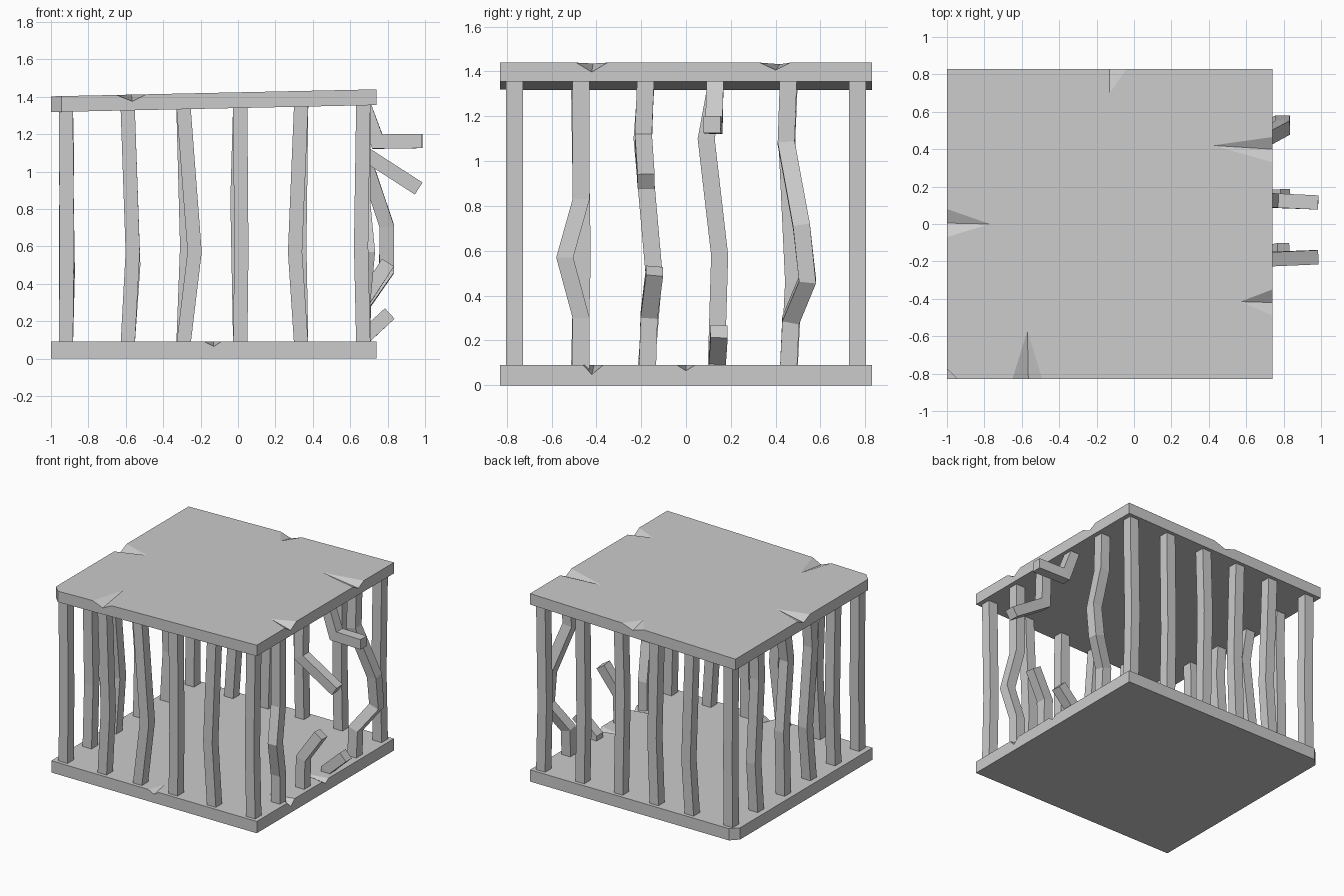
import bpy, bmesh
from mathutils import Vector as V

if "Cube" in bpy.data.objects:
    bpy.data.objects.remove(bpy.data.objects["Cube"])

X0, X1, Y = -1.0, 0.74, 0.83
H = 0.038                       # half bar thickness


def slope(x):                   # the roof rises slightly to the right
    return 0.0215 * (x + 1)


def make(name, bm):
    bmesh.ops.recalc_face_normals(bm, faces=bm.faces)
    me = bpy.data.meshes.new(name)
    bm.to_mesh(me)
    bm.free()
    ob = bpy.data.objects.new(name, me)
    bpy.context.collection.objects.link(ob)
    return ob


def hull(name, pts):
    bm = bmesh.new()
    for p in pts:
        bm.verts.new(p)
    r = bmesh.ops.convex_hull(bm, input=bm.verts)
    return make(name, bm)


# plates with one cut corner
def plate(name, z0, z1, cut_y, slanted):
    c = 0.055
    s = 1 if cut_y > 0 else -1
    outline = [(X1, -s * Y), (X1, s * Y), (X0 + c, s * Y), (X0, s * (Y - c)), (X0, -s * Y)]
    bm = bmesh.new()
    rings = [[bm.verts.new((x, y, z + (slope(x) if slanted else 0))) for x, y in outline]
             for z in (z0, z1)]
    for r in rings:
        bm.faces.new(r)
    n = len(outline)
    for i in range(n):
        j = (i + 1) % n
        bm.faces.new((rings[0][i], rings[0][j], rings[1][j], rings[1][i]))
    return make(name, bm)


# V-shaped chip: apex on the surface, two rim points, one low point on the edge
def chip(ob, apex, left, right, low, depth, top):
    A, L, R, B = (V((p[0], p[1], top(p[0]))) for p in (apex, left, right, low))
    B.z -= depth
    d = A - B
    A2, B2 = A + d * 0.2, B - d * 0.2
    cutter = hull("chip_cutter", [A2, B2, B2 + (L - B) * 1.5, B2 + (R - B) * 1.5])
    cutter.hide_render = True
    m = ob.modifiers.new("chip", 'BOOLEAN')
    m.operation = 'DIFFERENCE'
    m.solver = 'EXACT'
    m.object = cutter
    bpy.context.view_layer.objects.active = ob
    bpy.ops.object.modifier_apply(modifier=m.name)
    bpy.data.objects.remove(cutter)


roof = plate("roof_plate", 1.318, 1.402, -1, True)
floor = plate("floor_plate", 0.0, 0.09, 1, False)
rt = lambda x: 1.402 + slope(x)
ft = lambda x: 0.09
chip(roof, (-0.57, -0.57), (-0.65, -Y), (-0.49, -Y), (-0.565, -Y), 0.036, rt)
chip(roof, (-0.13, 0.70), (-0.22, Y), (-0.04, Y), (-0.13, Y), 0.03, rt)
chip(roof, (-0.77, 0.0), (X0, -0.07), (X0, 0.08), (X0, 0.005), 0.035, rt)
chip(roof, (0.42, 0.42), (X1, 0.33), (X1, 0.465), (X1, 0.40), 0.033, rt)
chip(roof, (0.57, -0.415), (X1, -0.49), (X1, -0.35), (X1, -0.42), 0.042, rt)
chip(floor, (-0.13, -0.70), (-0.18, -Y), (-0.09, -Y), (-0.13, -Y), 0.025, ft)
chip(floor, (0.55, -0.41), (X1, -0.46), (X1, -0.37), (X1, -0.42), 0.042, ft)
chip(floor, (0.55, 0.0), (X1, -0.04), (X1, 0.04), (X1, 0.0), 0.025, ft)


# square bar swept along a path; mitred bars keep their thickness round bends
def bar(name, pts, mitre=False, broken=False):
    pts = [V(p) for p in pts]
    bm = bmesh.new()
    rings = []
    n = len(pts)
    up = V((0, 0, 1 if pts[-1].z > pts[0].z else -1))
    for i, p in enumerate(pts):
        t, k = up, 1.0
        if mitre and 0 < i < n - 1:
            a = (p - pts[i - 1]).normalized()
            t = (a + (pts[i + 1] - p).normalized()).normalized()
            k = 1 / max(0.6, a.dot(t))
        elif broken and i == n - 1:
            t = (p - pts[i - 1]).normalized()
        u = V((0, 1, 0))
        u = (u - t * u.dot(t)).normalized()
        v = u.cross(t) * k
        rings.append([bm.verts.new(p + (u * a + v * b) * H)
                      for a, b in ((1, 1), (-1, 1), (-1, -1), (1, -1))])
    for r0, r1 in zip(rings, rings[1:]):
        for i in range(4):
            j = (i + 1) % 4
            bm.faces.new((r0[i], r0[j], r1[j], r1[i]))
    bm.faces.new(rings[0])
    bm.faces.new(rings[-1])
    make(name, bm)


# whole bar from floor to roof with offsets (dx, dy, z) at the bends
def post(name, x, y, bends=(), mitre=False):
    mid = [(x + dx, y + dy, z) for dx, dy, z in bends]
    bar(name, [(x, y, 0.07)] + mid + [(x, y, 1.34 + slope(x))], mitre)


XL, XR, YB = -0.92, 0.67, 0.765

# corner posts
for name, x, y in (("front_left", XL, -YB), ("front_right", XR, -YB),
                   ("back_left", XL, YB), ("back_right", XR, YB)):
    post(name + "_post", x, y, [(-0.012 if x > 0 else 0.005, 0, 0.6)])

# front and back rows
xs = (-0.59, -0.292, 0.012, 0.338)
front = ([(0.027, 0, 0.57)], [(0.06, 0, 0.57)], [(0.006, 0, 0.57)], [(-0.033, 0, 0.57)])
back = ([(0.03, 0.0, 0.5)], [(0.02, 0.0, 0.6)], [(-0.015, 0, 0.85)], [(-0.01, 0, 0.6)])
for i, x in enumerate(xs):
    post(f"front_bar_{i + 1}", x, -YB, front[i])
    post(f"back_bar_{i + 1}", x, YB, back[i])

# left row
left = ((-0.475, [(0.005, 0.012, 0.57)]),
        (-0.178, [(0.008, 0.035, 0.5), (0, -0.018, 1.1)]),
        (0.135, [(0, 0.015, 0.58), (0.005, -0.045, 1.1)]),
        (0.46, [(0.01, 0.02, 0.46), (0, -0.01, 1.1)]))
for i, (y, b) in enumerate(left):
    post(f"left_bar_{i + 1}", XL, y, b)

# right row: two bent bars and two snapped ones
post("right_bent_bar_front", XR, -0.468,
     [(0, 0, 0.3), (0.025, -0.073, 0.57), (0, 0, 0.83)])
post("right_bent_bar_back", XR, 0.457,
     [(0, 0.01, 0.29), (0.125, 0.085, 0.47), (0.125, 0.058, 0.71), (0, -0.01, 1.08)], True)
bar("snapped_bar_1_upper", [(XR, -0.18, 1.37), (XR, -0.19, 1.10), (0.965, -0.178, 0.91)], True, True)
bar("snapped_bar_1_lower", [(XR, -0.172, 0.07), (XR, -0.165, 0.31), (0.80, -0.14, 0.51)], True, True)
bar("snapped_bar_2_upper", [(XR, 0.13, 1.37), (0.745, 0.125, 1.16), (0.985, 0.115, 1.163)], True, True)
bar("snapped_bar_2_lower", [(XR, 0.14, 0.07), (XR, 0.14, 0.11), (0.81, 0.148, 0.24)], True, True)
